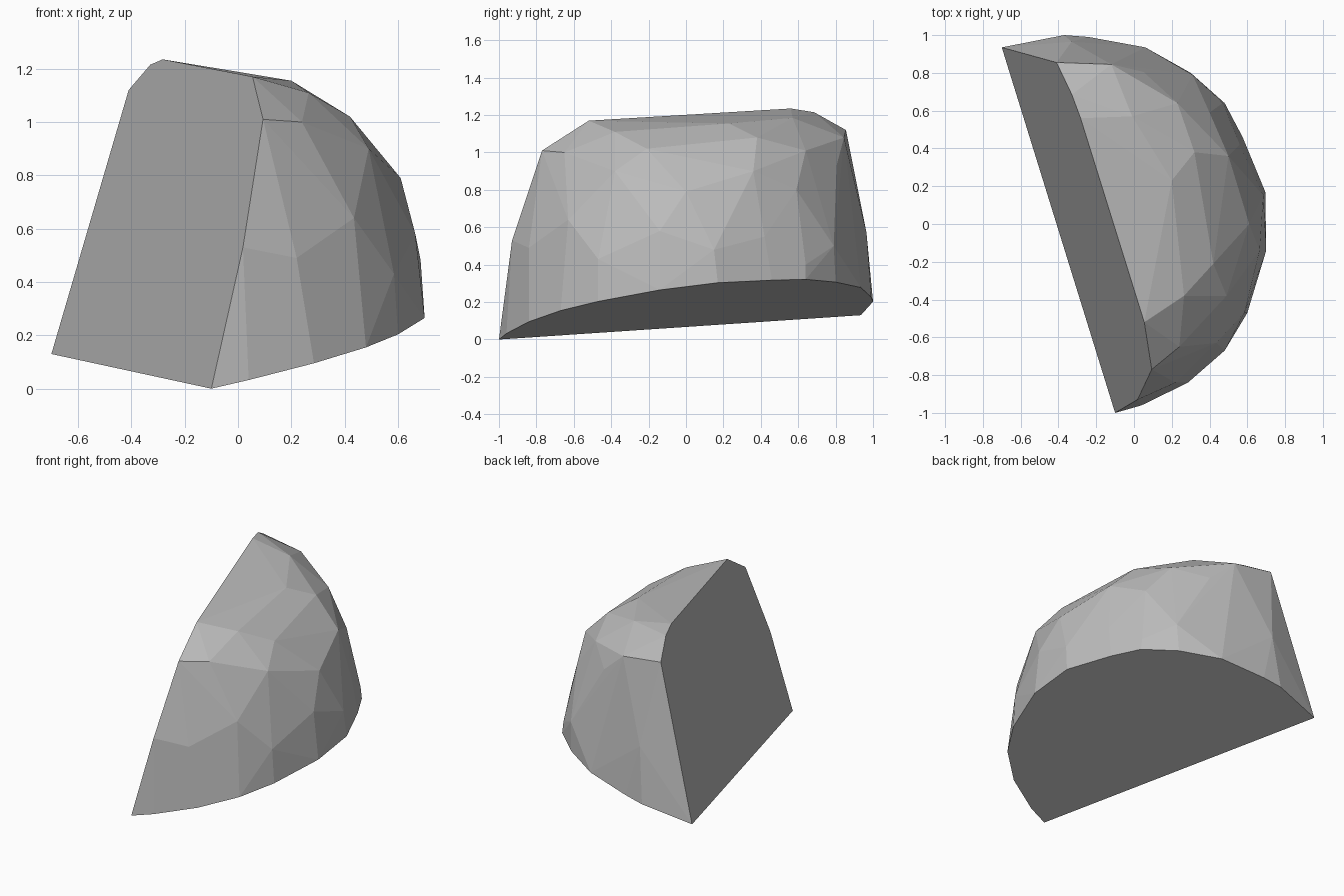
import bpy, bmesh, math

if "Cube" in bpy.data.objects:
    bpy.data.objects.remove(bpy.data.objects["Cube"])


def base_z(x, y):
    """Height of the tilted flat underside."""
    return 0.1468 + 0.1943 * x + 0.1274 * y


def cut_x(y, z):
    """Position of the leaning flat side."""
    return -0.70 + (-0.632 * (y - 0.935) + 0.513 * (z - 0.13)) / 1.926


# Rim of the underside (x, y)
rim = [(-.10, -1), (.04, -.96), (.285, -.84), (.48, -.67), (.60, -.47),
       (.70, -.14), (.695, .17), (.575, .46), (.48, .64), (.30, .80),
       (.06, .935), (-.24, .99), (-.37, 1), (-.70, .935)]

# Upper outline of the flat side (y, z)
side = [(.855, 1.12), (.685, 1.215), (.56, 1.235),
        (-.52, 1.17), (-.77, 1.01), (-.93, .53)]

# Corners of the faceted dome
dome = [(.22, -.84, .49), (.435, -.63, .64), (.585, -.47, .43),
        (.49, -.38, .90), (.24, -.65, 1.0), (.265, -.38, 1.11),
        (.42, -.21, 1.02), (.61, 0, .79), (.665, -.14, .58),
        (.685, .15, .48), (.20, .23, 1.155), (.50, .36, .90),
        (.32, .38, 1.08), (.23, .64, 1.01), (-.01, .57, 1.185),
        (.40, .59, .80), (.56, .42, .55), (.47, .64, .40),
        (.31, .79, .50), (.05, .805, .93), (-.12, .845, 1.08),
        (-.33, .965, .57)]

points = [(x, y, base_z(x, y)) for x, y in rim]
points += [(cut_x(y, z), y, z) for y, z in side] + dome

# Faceted shell wrapped around the corners
bm = bmesh.new()
for p in points:
    bm.verts.new(p)
hull = bmesh.ops.convex_hull(bm, input=bm.verts[:])
loose = [v for v in bm.verts if not v.link_faces]
bmesh.ops.delete(bm, geom=loose, context='VERTS')
# Merge the flat underside and flat side into single faces
bmesh.ops.dissolve_limit(bm, angle_limit=math.radians(1.5),
                         verts=bm.verts[:], edges=bm.edges[:])
bmesh.ops.recalc_face_normals(bm, faces=bm.faces[:])

mesh = bpy.data.meshes.new("rock_chunk")
bm.to_mesh(mesh)
bm.free()
rock = bpy.data.objects.new("rock_chunk", mesh)
bpy.context.collection.objects.link(rock)

stone = bpy.data.materials.new("stone_grey")
stone.diffuse_color = (0.5, 0.5, 0.5, 1)
stone.use_nodes = True
stone.node_tree.nodes["Principled BSDF"].inputs["Base Color"].default_value = stone.diffuse_color
mesh.materials.append(stone)
